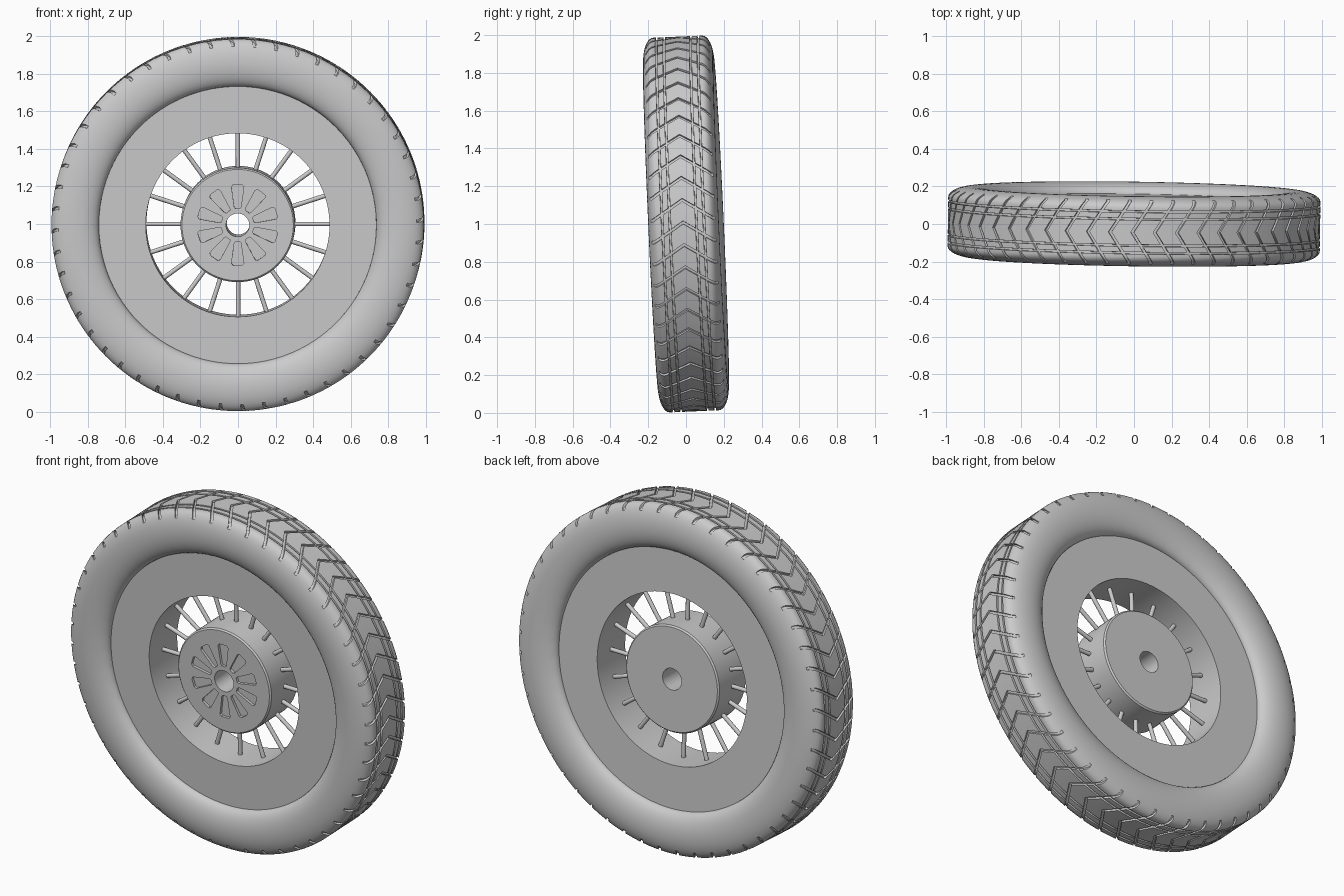
import bpy, bmesh
from math import sin, cos, pi, tau
from mathutils import Matrix, Vector

old = bpy.data.objects.get("Cube")
if old:
    bpy.data.objects.remove(old, do_unlink=True)

# Overall placement: the wheel leans a little and is slightly turned
PLACE = Matrix.Translation((0, 0, 1)) @ Matrix.Rotation(-0.015, 4, "Z") @ Matrix.Rotation(0.045, 4, "X")
TREAD, SIDE, WIDEST = 0.993, 0.187, 0.865   # tread radius, half width, radius of widest point
RIM_OUT, RIM_IN, HALF = 0.74, 0.49, 0.127   # rim disc radii and half thickness
HUB, BORE = 0.305, 0.062
CHEVRONS, SPOKES, PETALS = 52, 20, 10

grey = bpy.data.materials.new("plain grey")
COLOUR = (0.6, 0.6, 0.6, 1)
grey.use_nodes = True
grey.diffuse_color = COLOUR
grey.node_tree.nodes["Principled BSDF"].inputs["Base Color"].default_value = COLOUR


def make_object(name, bm, angle=0.6):
    bmesh.ops.recalc_face_normals(bm, faces=bm.faces[:])
    mesh = bpy.data.meshes.new(name)
    bm.to_mesh(mesh)
    bm.free()
    mesh.materials.append(grey)
    obj = bpy.data.objects.new(name, mesh)
    bpy.context.collection.objects.link(obj)
    obj.matrix_world = PLACE
    smooth(obj, angle)
    return obj


def smooth(obj, angle):
    bpy.ops.object.select_all(action="DESELECT")
    obj.select_set(True)
    bpy.context.view_layer.objects.active = obj
    bpy.ops.object.shade_smooth_by_angle(angle=angle)


def ring_mesh(columns, count, point):
    """Closed ring: point(i, j) gives the position in column i at loop index j."""
    bm = bmesh.new()
    rows = [[bm.verts.new(point(i, j)) for j in range(count)] for i in range(columns)]
    for a, b in zip(rows, rows[1:] + rows[:1]):
        for j in range(count):
            k = (j + 1) % count
            bm.faces.new((a[j], a[k], b[k], b[j]))
    return bm


def polar(r, angle, y):
    return Vector((r * cos(angle), y, r * sin(angle)))


def lathe(name, profile, segments=96):
    return make_object(name, ring_mesh(
        segments, len(profile),
        lambda i, j: polar(profile[j][1], tau * i / segments, profile[j][0])))


# Tyre half section: (y, radius, is tread)
DEPTH, EDGE = 0.012, 0.001
half = [(0, TREAD, True)]
for groove in (0.065, 0.105):                     # grooves running round the tread
    low = TREAD - DEPTH
    half += [(groove, TREAD, True), (groove + EDGE, low, True),
             (groove + 0.01, low, True), (groove + 0.01 + EDGE, TREAD, True)]
for step in range(9):                             # shoulder, from tread to widest point
    t = pi / 2 * (1 - step / 8)
    half.append((0.13 + (SIDE - 0.13) * cos(t), WIDEST + (TREAD - WIDEST) * sin(t), step < 4))
for step in range(1, 9):                          # sidewall, down to the rim
    t = pi / 2 * step / 8
    half.append((HALF + (SIDE - HALF) * cos(t), WIDEST - (WIDEST - RIM_OUT) * sin(t), False))
section = half + [(-y, r, cut) for y, r, cut in reversed(half[1:])]

# Columns follow the chevrons: groove wall, floor, wall, then the block between
columns = []
pitch = tau / CHEVRONS
for c in range(CHEVRONS):
    for offset, depth in ((0, 0), (EDGE, DEPTH), (0.016, DEPTH), (0.016 + EDGE, 0), (pitch * 0.57, 0)):
        columns.append((c * pitch + offset, depth))


def tyre_point(i, j):
    angle, depth = columns[i]
    y, r, cut = section[j]
    if cut and depth:
        r = min(r, max(TREAD - depth, r - depth)) if abs(y) < 0.13 else r - depth
    return polar(r, angle - 0.65 * min(abs(y), 0.16), y)


make_object("tyre", ring_mesh(len(columns), len(section), tyre_point))

# Flat rim disc with the open centre
lathe("rim_disc", [(-HALF, RIM_IN), (-HALF, RIM_OUT), (HALF, RIM_OUT), (HALF, RIM_IN)])

# Hub drum with softened outer edges and a bore
b = 0.008
hub = lathe("hub", [(-HALF, BORE), (-HALF, HUB - b), (-HALF + b, HUB),
                    (HALF - b, HUB), (HALF, HUB - b), (HALF, BORE)])

# Petal recesses on the front of the hub
outline = [(0.088, -0.012), (0.096, -0.018), (0.205, -0.033), (0.216, -0.023)]
outline += [(r, -w) for r, w in reversed(outline)]
bm = bmesh.new()
for p in range(PETALS):
    turn = Matrix.Rotation(tau * p / PETALS + pi / 2, 4, "Y")
    face = bm.faces.new([bm.verts.new(turn @ Vector((r, -HALF - 0.02, w))) for r, w in outline])
    grown = bmesh.ops.extrude_face_region(bm, geom=[face])["geom"]
    bmesh.ops.translate(bm, vec=(0, 0.035, 0), verts=[v for v in grown if isinstance(v, bmesh.types.BMVert)])
cutter = make_object("petal_cutter", bm)
cutter.hide_render = True
carve = hub.modifiers.new("petals", "BOOLEAN")
carve.operation, carve.solver, carve.object = "DIFFERENCE", "EXACT", cutter
bpy.context.view_layer.update()
graph = bpy.context.evaluated_depsgraph_get()
carved = bpy.data.meshes.new_from_object(hub.evaluated_get(graph))
hub.modifiers.clear()
hub.data = carved
bpy.data.objects.remove(cutter, do_unlink=True)
smooth(hub, 0.6)

# Spokes from the hub to the rim
bm = bmesh.new()
for s in range(SPOKES):
    length = RIM_IN - HUB + 0.04
    move = (Matrix.Rotation(tau * s / SPOKES, 4, "Y")
            @ Matrix.Translation(((RIM_IN + HUB) / 2, 0, 0)) @ Matrix.Rotation(pi / 2, 4, "Y"))
    bmesh.ops.create_cone(bm, cap_ends=True, segments=12, radius1=0.012, radius2=0.012,
                          depth=length, matrix=move)
make_object("spokes", bm)
